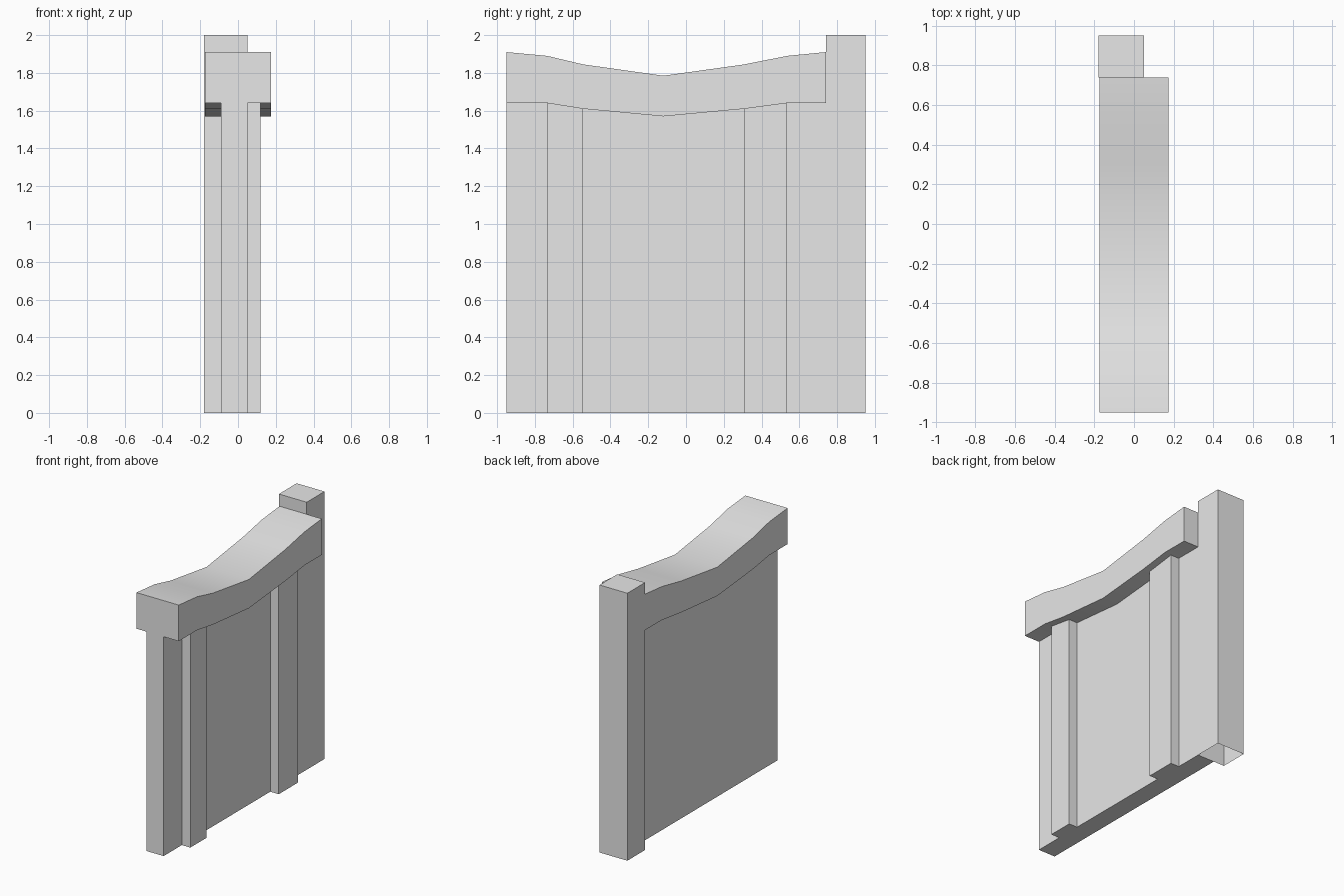
import bpy
import bmesh
import math

default = bpy.data.objects.get("Cube")
if default:
    bpy.data.objects.remove(default, do_unlink=True)

grey = bpy.data.materials.new("light_grey")
grey.use_nodes = True
grey.diffuse_color = (0.8, 0.8, 0.8, 1)
grey.node_tree.nodes["Principled BSDF"].inputs["Base Color"].default_value = (0.8, 0.8, 0.8, 1)

# Sagging lines shared by the cap rail, panel and battens: (y, z)
TOP = [(-0.95, 1.91), (-0.735, 1.89), (-0.545, 1.845), (-0.12, 1.785),
       (0.31, 1.845), (0.535, 1.89), (0.74, 1.91)]
UNDER = [(-0.95, 1.64), (-0.735, 1.64), (-0.545, 1.61), (-0.12, 1.57),
         (0.31, 1.61), (0.535, 1.64), (0.74, 1.64)]


def extrude_profile(name, lower, upper, x0, x1, open_bottom=False):
    """Extrude the side outline between two y-z lines from x0 to x1."""
    outline = lower + upper[::-1]
    bm = bmesh.new()
    face = bm.faces.new([bm.verts.new((x0, y, z)) for y, z in outline])
    result = bmesh.ops.extrude_face_region(bm, geom=[face])
    moved = [v for v in result["geom"] if isinstance(v, bmesh.types.BMVert)]
    bmesh.ops.translate(bm, vec=(x1 - x0, 0, 0), verts=moved)
    bmesh.ops.recalc_face_normals(bm, faces=bm.faces)
    if open_bottom:
        base = [f for f in bm.faces if all(v.co.z < 0.001 for v in f.verts)]
        bmesh.ops.delete(bm, geom=base, context="FACES")
    mesh = bpy.data.meshes.new(name)
    bm.to_mesh(mesh)
    bm.free()
    mesh.materials.append(grey)
    obj = bpy.data.objects.new(name, mesh)
    bpy.context.collection.objects.link(obj)
    bpy.ops.object.select_all(action="DESELECT")
    obj.select_set(True)
    bpy.context.view_layer.objects.active = obj
    bpy.ops.object.shade_smooth_by_angle(angle=math.radians(30))
    return obj


def ground(line):
    return [(line[0][0], 0), (line[-1][0], 0)]


# Wall panel and the overhanging cap rail
extrude_profile("panel", ground(UNDER), UNDER, -0.09, 0.05)
extrude_profile("cap_rail", UNDER, TOP, -0.175, 0.175)

# Vertical battens on one face
extrude_profile("front_batten", ground(UNDER[1:3]), UNDER[1:3], 0.05, 0.12)
extrude_profile("back_batten", ground(UNDER[4:6]), UNDER[4:6], 0.05, 0.12)

# Tall end post, hollow underneath
post_top = [(0.74, 2), (0.95, 2)]
extrude_profile("end_post", ground(post_top), post_top, -0.18, 0.05, open_bottom=True)
